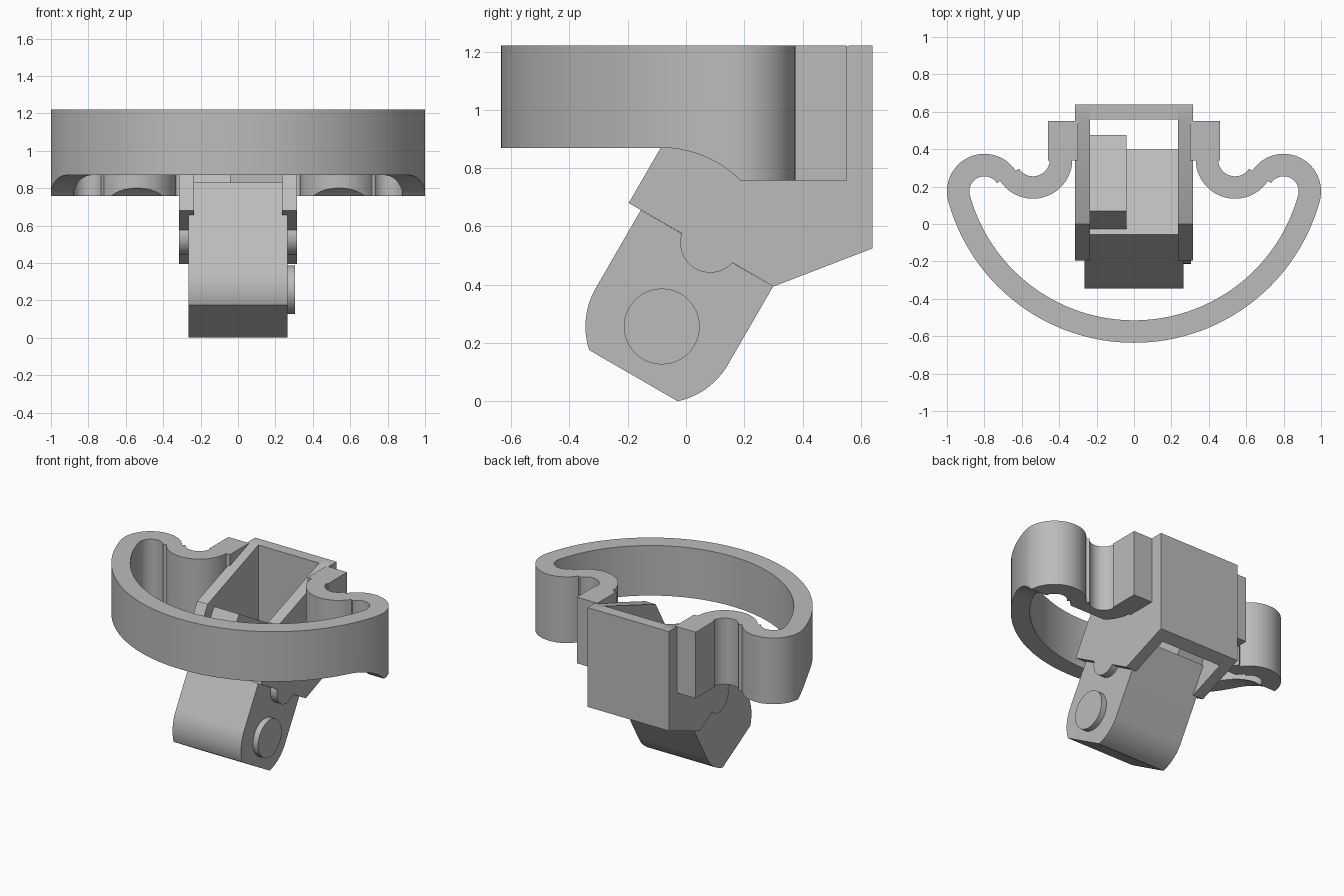
import bpy
import bmesh
from math import sin, cos, radians, atan2, degrees
from mathutils import Vector

if "Cube" in bpy.data.objects:
    bpy.data.objects.remove(bpy.data.objects["Cube"])

grey = bpy.data.materials.new("plain_grey")
grey.use_nodes = True
colour = (0.5, 0.5, 0.5, 1)
grey.diffuse_color = colour
grey.node_tree.nodes["Principled BSDF"].inputs["Base Color"].default_value = colour


def activate(ob):
    bpy.ops.object.select_all(action='DESELECT')
    ob.select_set(True)
    bpy.context.view_layer.objects.active = ob


def extrude(name, points, offset):
    """Solid made from a flat outline pushed along an offset."""
    bm = bmesh.new()
    face = bm.faces.new([bm.verts.new(p) for p in points])
    new = bmesh.ops.extrude_face_region(bm, geom=[face])["geom"]
    moved = [v for v in new if isinstance(v, bmesh.types.BMVert)]
    bmesh.ops.translate(bm, verts=moved, vec=offset)
    bmesh.ops.recalc_face_normals(bm, faces=bm.faces)
    mesh = bpy.data.meshes.new(name)
    bm.to_mesh(mesh)
    bm.free()
    mesh.materials.append(grey)
    ob = bpy.data.objects.new(name, mesh)
    bpy.context.collection.objects.link(ob)
    return ob


def side_prism(name, profile, x0, x1):
    """Extrude a (y, z) profile across x."""
    return extrude(name, [(x0, y, z) for y, z in profile], (x1 - x0, 0, 0))


def smooth(ob):
    activate(ob)
    bpy.ops.object.shade_smooth_by_angle(angle=radians(30))


def arc(cx, cy, r, a0, a1, n):
    steps = [radians(a0 + (a1 - a0) * i / n) for i in range(n + 1)]
    return [(cx + r * cos(a), cy + r * sin(a)) for a in steps]


def box(x0, x1, y0, y1, z0, z1, name):
    return side_prism(name, [(y0, z0), (y1, z0), (y1, z1), (y0, z1)], x0, x1)


TOP, LOW = 1.22, 0.757
HALF = 0.06

# Curved band: front bow, ear loop and inward S-bend on each side
bow, ear, bend = Vector((0, 0.395)), Vector((0.8, 0.175)), Vector((0.54, 0.345))
to_ear = degrees(atan2(*(ear - bow).yx))
to_bend = degrees(atan2(*(bend - ear).yx))


def half_band(s):
    return (arc(*bow, 0.97 + s * HALF, -90, to_ear, 40)
            + arc(*ear, 0.14 + s * HALF, to_ear, to_bend, 28)[1:]
            + arc(*bend, 0.15 - s * HALF, to_bend - 180, -180, 24)
            + [(bend.x - 0.15 + s * HALF, 0.36)])


outer, inner = half_band(1), half_band(-1)
# The S-bend reverses curvature, so its free end swaps sides
outer[-1] = (bend.x - 0.15 + HALF, 0.36)
inner[-1] = (bend.x - 0.15 - HALF, 0.36)


def mirrored(pts):
    return [(-x, y) for x, y in pts[1:]]


outline = mirrored(outer)[::-1] + outer + inner[::-1] + mirrored(inner)
band = extrude("curved_band", [(x, y, 0.7) for x, y in outline], (0, 0, TOP - 0.7))

# Lower edge of the band: raised at the front, rounded down to the ears
lower = [(-0.9, 0.5), (0.8, 0.5), (0.8, LOW)] + arc(-0.085, 0.485, 0.385, 45, 90, 16) + [(-0.9, 0.87)]
cutter = side_prism("band_cutter", lower, -1.3, 1.3)
cutter.hide_render = True
activate(band)
mod = band.modifiers.new("lower_cut", 'BOOLEAN')
mod.operation = 'DIFFERENCE'
mod.solver = 'EXACT'
mod.object = cutter
bpy.ops.object.modifier_apply(modifier=mod.name)
bpy.data.objects.remove(cutter)
smooth(band)

# Tilted frame shared by the arm and the housing edge
pivot = Vector((-0.083, 0.257))
along = Vector((sin(radians(30)), cos(radians(30))))
across = Vector((along.y, -along.x))


def tilt(pts):
    """Map (across, along) pairs to (y, z)."""
    return [tuple(pivot + across * v + along * u) for v, u in pts]


# Housing: two side plates with round tabs, plus a back wall
tab = arc(0, 0.332, 0.103, 192, 348, 20)
plate = (tilt([(-0.31, 0.31)] + tab + [(0.263, 0.31)])
         + [(0.64, 0.525), (0.64, TOP), (0.56, TOP), (0, 1.02)])
for side, s in (("left", 1), ("right", -1)):
    smooth(side_prism(side + "_side_plate", plate, s * 0.235, s * 0.315))
    box(s * 0.3, s * 0.46, 0.34, 0.55, LOW, TOP, side + "_band_foot")
wall = [(0.56, 0.495), (0.64, 0.525), (0.64, TOP), (0.56, TOP)]
side_prism("back_wall", wall, -0.24, 0.24)

# Swinging arm: wide rounded body with a flat end
R = 0.262
body = [(-R, 0.31)] + arc(0, 0, R, 180, 228, 16) + arc(0, 0, R, 312, 360, 16) + [(R, 0.31)]
smooth(side_prism("arm_body", tilt(body), -0.265, 0.265))


def tilted_block(name, v0, v1, u0, u1, x0, x1):
    side_prism(name, tilt([(v0, u0), (v1, u0), (v1, u1), (v0, u1)]), x0, x1)


# Stepped tongue held between the plates
tilted_block("arm_tongue", -R, R, 0.3, 0.51, -0.235, 0.235)
tilted_block("tongue_step", -0.228, 0.24, 0.5, 0.7, -0.235, -0.04)

# Round boss on one side of the arm
smooth(side_prism("arm_boss", arc(*pivot, 0.13, 0, 354, 59), 0.25, 0.305))
